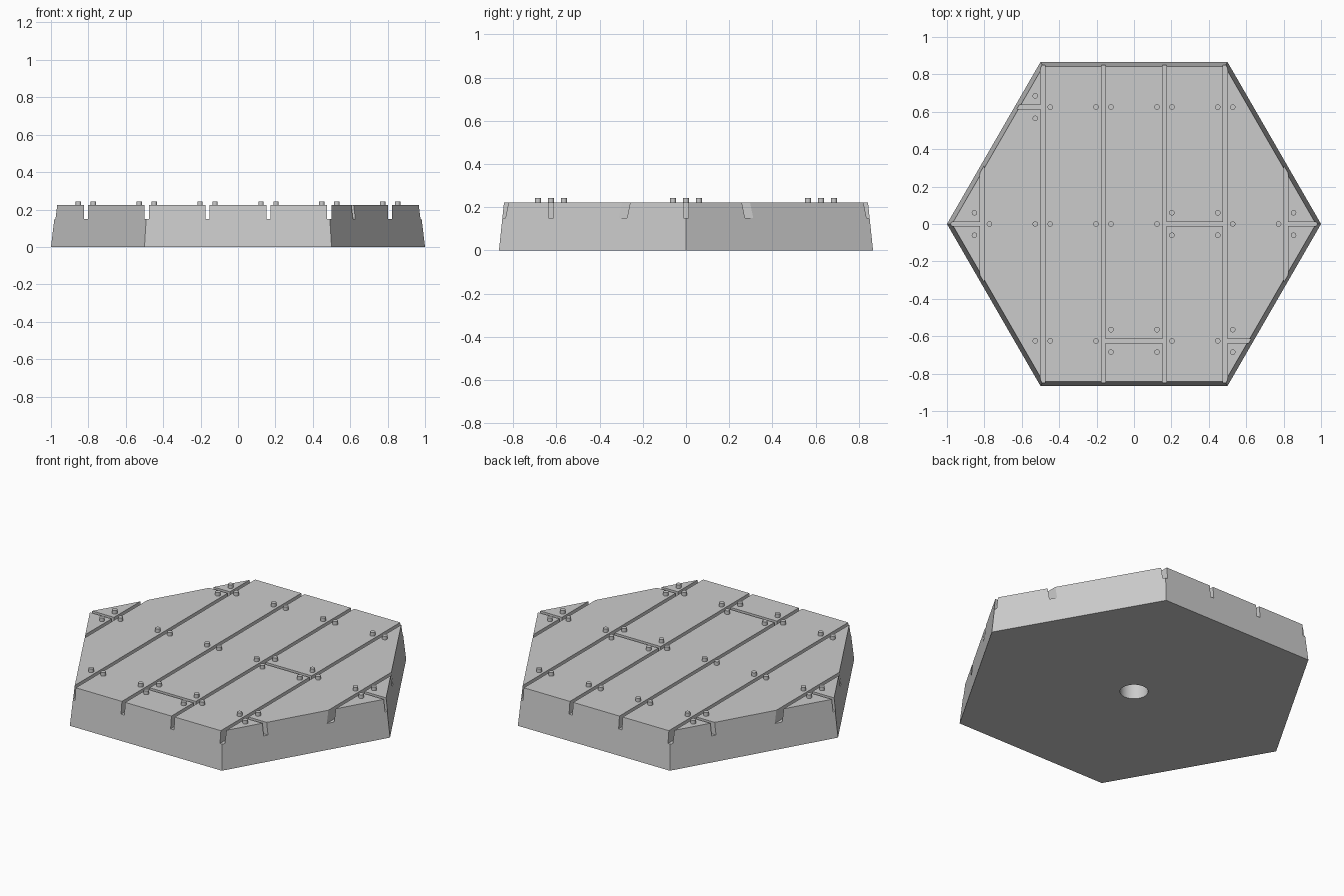
import bpy, bmesh
from math import cos, sin, pi
from mathutils import Matrix, Vector

cube = bpy.data.objects.get("Cube")
if cube:
    bpy.data.objects.remove(cube, do_unlink=True)

TOP, FLOOR, PEG_TOP = 0.223, 0.15, 0.244
GROOVE = 0.022
EDGES = [-1.1, -0.813, -0.488, -0.163, 0.163, 0.488, 0.813, 1.1]
JOINTS = {0: 0, 1: 0.625, 3: -0.625, 4: 0, 5: -0.625, 6: 0}  # plank -> y of its joint

grey = bpy.data.materials.new("stone_grey")
grey.use_nodes = True
grey.diffuse_color = (0.6, 0.6, 0.6, 1)
grey.node_tree.nodes["Principled BSDF"].inputs["Base Color"].default_value = (0.6, 0.6, 0.6, 1)


def make_object(name, bm):
    bmesh.ops.recalc_face_normals(bm, faces=bm.faces)
    mesh = bpy.data.meshes.new(name)
    bm.to_mesh(mesh)
    bm.free()
    mesh.materials.append(grey)
    obj = bpy.data.objects.new(name, mesh)
    bpy.context.collection.objects.link(obj)
    return obj


def add_box(bm, low, high):
    low, high = Vector(low), Vector(high)
    place = Matrix.Translation((low + high) / 2) @ Matrix.Diagonal((*(high - low), 1))
    bmesh.ops.create_cube(bm, size=1, matrix=place)


def add_cylinder(bm, x, y, z0, z1, radius, sides):
    bmesh.ops.create_cone(bm, cap_ends=True, segments=sides, radius1=radius, radius2=radius,
                          depth=z1 - z0, matrix=Matrix.Translation((x, y, (z0 + z1) / 2)))


def cut(target, name, bm):
    cutter = make_object(name, bm)
    cutter.hide_render = True
    mod = target.modifiers.new(name, 'BOOLEAN')
    mod.operation, mod.solver, mod.object = 'DIFFERENCE', 'EXACT', cutter
    bpy.context.view_layer.objects.active = target
    bpy.ops.object.modifier_apply(modifier=mod.name)
    bpy.data.objects.remove(cutter, do_unlink=True)


def shade(obj):
    bpy.ops.object.select_all(action='DESELECT')
    obj.select_set(True)
    bpy.context.view_layer.objects.active = obj
    bpy.ops.object.shade_smooth_by_angle(angle=pi / 6)


# Tapered hexagonal slab
bm = bmesh.new()
rings = [[bm.verts.new((r * cos(i * pi / 3), r * sin(i * pi / 3), z)) for i in range(6)]
         for r, z in ((1, 0), (0.973, TOP))]
for ring in rings:
    bm.faces.new(ring)
for i in range(6):
    j = (i + 1) % 6
    bm.faces.new((rings[0][i], rings[0][j], rings[1][j], rings[1][i]))
tile = make_object("plank_tile", bm)

# Long gaps between planks
half = GROOVE / 2
bm = bmesh.new()
for x in EDGES[1:-1]:
    add_box(bm, (x - half, -1, FLOOR), (x + half, 1, 0.3))
cut(tile, "long_gap_cutter", bm)

# Short joints across planks
bm = bmesh.new()
for col, y in JOINTS.items():
    add_box(bm, (EDGES[col], y - half, FLOOR), (EDGES[col + 1], y + half, 0.3))
cut(tile, "joint_cutter", bm)

# Round socket underneath
bm = bmesh.new()
add_cylinder(bm, 0, 0, -0.1, 0.12, 0.076, 48)
cut(tile, "socket_cutter", bm)
shade(tile)

# Nail pegs on both sides of each gap, doubled up around a joint
bm = bmesh.new()
for i, gap in enumerate(EDGES[1:-1]):
    for row in (-0.625, 0, 0.625):
        if row and abs(gap) > 0.8:
            continue
        for col, side in ((i, -1), (i + 1, 1)):
            for dy in ((-0.06, 0.06) if JOINTS.get(col) == row else (0,)):
                add_cylinder(bm, gap + side * 0.04, row + dy, TOP - 0.005, PEG_TOP, 0.0145, 20)
shade(make_object("nail_pegs", bm))
